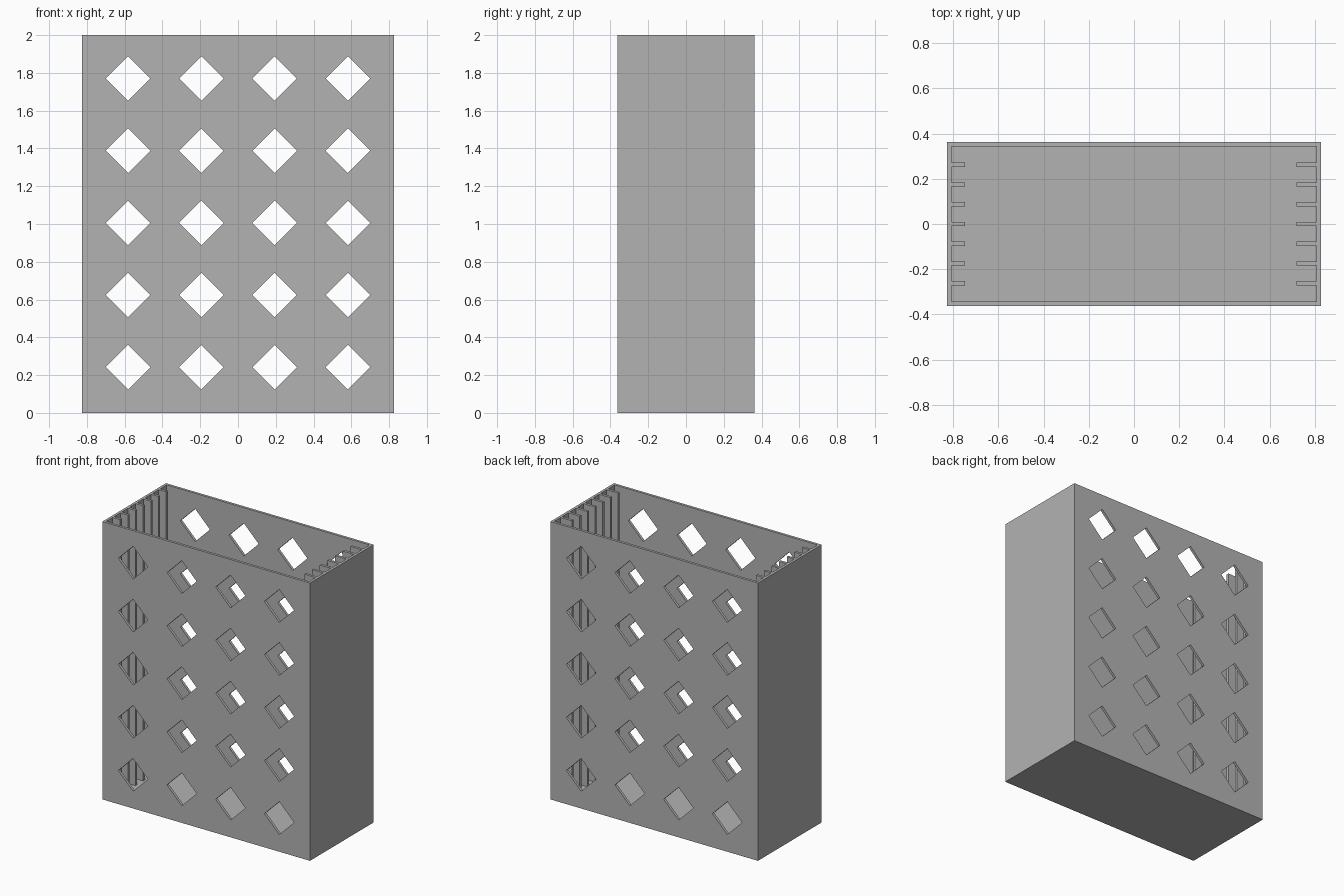
import bpy
import bmesh
from mathutils import Vector

cube = bpy.data.objects.get("Cube")
if cube:
    bpy.data.objects.remove(cube, do_unlink=True)

HALF_X, HALF_Y, HEIGHT = 0.827, 0.362, 2.0
WALL = 0.0185
FINS, PITCH = 7, 0.0873
RIGHT_FIN, LEFT_FIN = 0.06, 0.09      # how far the fins reach inward
COLUMNS, ROWS = 4, 5
HOLE = 0.118                          # half diagonal of a diamond hole

grey = bpy.data.materials.new("plain grey")
grey.use_nodes = True
grey.diffuse_color = (0.45, 0.45, 0.45, 1)
grey.node_tree.nodes["Principled BSDF"].inputs["Base Color"].default_value = grey.diffuse_color


def add_prism(bm, points, direction):
    """Extrude a closed outline along a direction."""
    face = bm.faces.new([bm.verts.new(p) for p in points])
    grown = bmesh.ops.extrude_face_region(bm, geom=[face])["geom"]
    verts = [g for g in grown if isinstance(g, bmesh.types.BMVert)]
    bmesh.ops.translate(bm, verts=verts, vec=Vector(direction))


def make_object(name, bm):
    bmesh.ops.recalc_face_normals(bm, faces=bm.faces[:])
    mesh = bpy.data.meshes.new(name)
    bm.to_mesh(mesh)
    bm.free()
    mesh.materials.append(grey)
    obj = bpy.data.objects.new(name, mesh)
    bpy.context.collection.objects.link(obj)
    return obj


def cut(target, cutter):
    """Subtract the cutter, then remove it."""
    cutter.hide_render = True
    mod = target.modifiers.new("cut", 'BOOLEAN')
    mod.operation, mod.solver, mod.object = 'DIFFERENCE', 'EXACT', cutter
    bpy.context.view_layer.objects.active = target
    bpy.ops.object.modifier_apply(modifier=mod.name)
    bpy.data.objects.remove(cutter, do_unlink=True)


def comb_side(x, tip):
    """One toothed side of the cavity outline, from front to back."""
    points = [(x, WALL - HALF_Y)]
    for i in range(FINS):
        y = (i - (FINS - 1) / 2) * PITCH
        a, b = y - WALL / 2, y + WALL / 2
        points += [(x, a), (tip, a), (tip, b), (x, b)]
    return points + [(x, HALF_Y - WALL)]


# Solid outer block
bm = bmesh.new()
corners = [(-HALF_X, -HALF_Y, 0), (HALF_X, -HALF_Y, 0), (HALF_X, HALF_Y, 0), (-HALF_X, HALF_Y, 0)]
add_prism(bm, corners, (0, 0, HEIGHT))
box = make_object("slotted_box", bm)

# Cavity that leaves the walls, floor and slot fins
inner = HALF_X - WALL
outline = comb_side(inner, inner - LEFT_FIN) + comb_side(-inner, RIGHT_FIN - inner)[::-1]
bm = bmesh.new()
add_prism(bm, [(x, y, WALL) for x, y in outline], (0, 0, HEIGHT))
cut(box, make_object("cavity_cutter", bm))

# Diamond holes through front and back
bm = bmesh.new()
for col in range(COLUMNS):
    for row in range(ROWS):
        x = (col - (COLUMNS - 1) / 2) * 0.388
        z = 1.006 + (row - (ROWS - 1) / 2) * 0.382
        diamond = [(x - HOLE, -1, z), (x, -1, z - HOLE), (x + HOLE, -1, z), (x, -1, z + HOLE)]
        add_prism(bm, diamond, (0, 2, 0))
cut(box, make_object("hole_cutter", bm))
